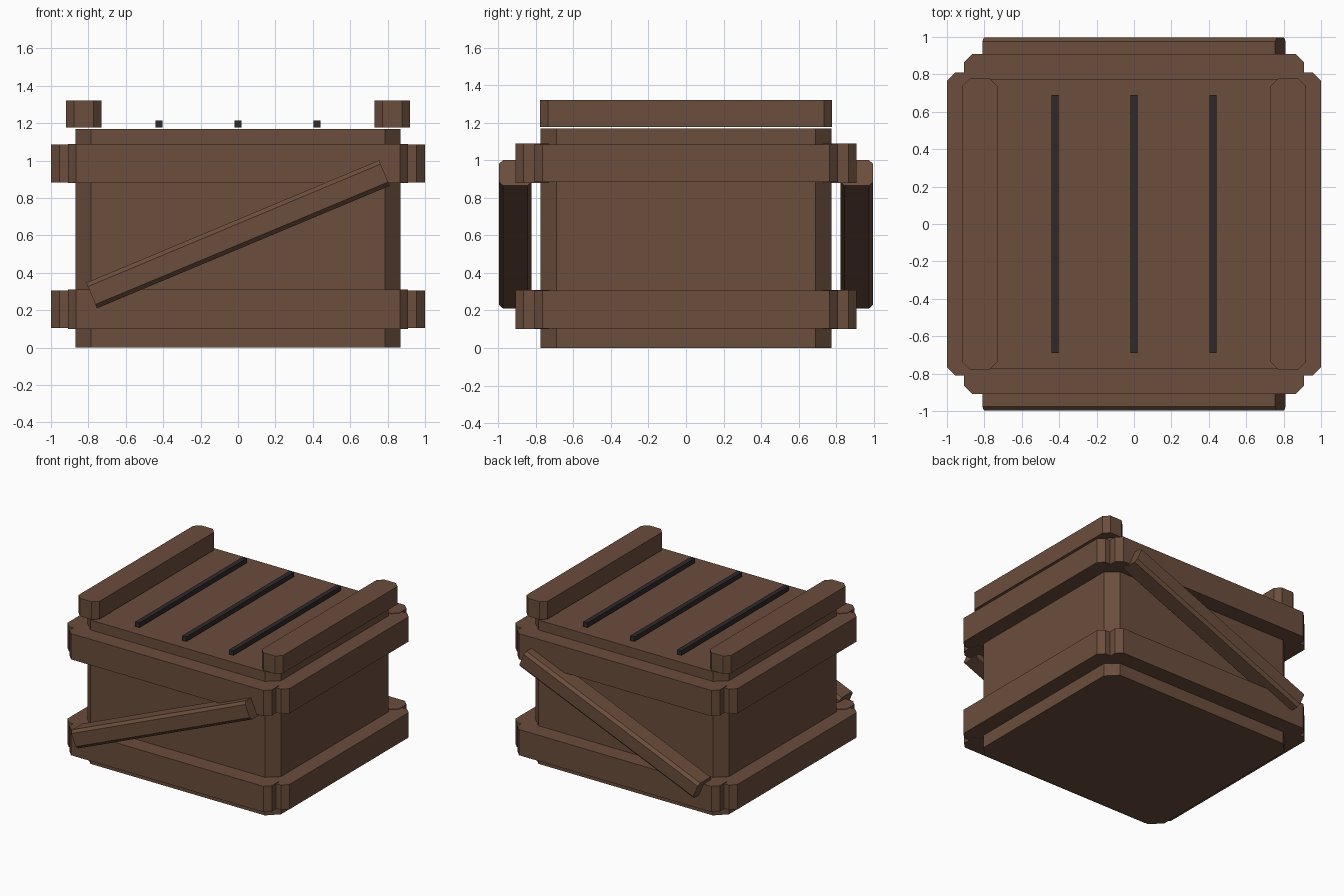
import bpy
import math
from mathutils import Matrix

cube = bpy.data.objects.get("Cube")
if cube:
    bpy.data.objects.remove(cube, do_unlink=True)


def material(name, color):
    mat = bpy.data.materials.new(name)
    mat.use_nodes = True
    mat.diffuse_color = (*color, 1)
    mat.node_tree.nodes["Principled BSDF"].inputs["Base Color"].default_value = (*color, 1)
    return mat


wood = material("brown wood", (0.147, 0.075, 0.045))
iron = material("dark iron", (0.028, 0.022, 0.024))


def beam(name, center, size, chamfer, mat=wood, turn=None):
    """Box whose four local z edges are cut at 45 degrees."""
    x, y, z = (s / 2 for s in size)
    c = chamfer
    if c:
        ring = []
        for sx, sy in ((1, 1), (-1, 1), (-1, -1), (1, -1)):
            pair = [(sx * x, sy * (y - c)), (sx * (x - c), sy * y)]
            ring += pair if sx == sy else pair[::-1]
    else:
        ring = [(x, y), (-x, y), (-x, -y), (x, -y)]
    n = len(ring)
    verts = [(px, py, h) for h in (-z, z) for px, py in ring]
    faces = [tuple(reversed(range(n))), tuple(range(n, 2 * n))]
    faces += [(i, (i + 1) % n, n + (i + 1) % n, n + i) for i in range(n)]
    mesh = bpy.data.meshes.new(name)
    mesh.from_pydata(verts, [], faces)
    if turn:
        mesh.transform(turn)
    mesh.materials.append(mat)
    obj = bpy.data.objects.new(name, mesh)
    obj.location = center
    bpy.context.collection.objects.link(obj)
    return obj


# Main box
beam("crate_body", (0, 0, 0.585), (1.74, 1.55, 1.17), 0.085)

# Rails around the box, at two heights
for level, z in (("lower", 0.205), ("upper", 0.985)):
    for side, s in (("front", -1), ("back", 1)):
        beam(f"{level}_{side}_rail", (0, s * 0.82, z), (1.82, 0.18, 0.21), 0.045)
    for side, s in (("right", -1), ("left", 1)):
        beam(f"{level}_{side}_rail", (s * 0.91, 0, z), (0.18, 1.62, 0.202), 0.045)

# Diagonal braces, both rising towards the left
tilt = Matrix.Rotation(math.radians(90 - 22.7), 4, "Y")
for side, s in (("front", -1), ("back", 1)):
    beam(f"{side}_brace", (0, s * 0.91, 0.606), (0.148, 0.174, 1.697), 0.022, turn=tilt)

# Raised bars on the lid
for side, s in (("right", -1), ("left", 1)):
    beam(f"{side}_lid_bar", (s * 0.825, 0, 1.25), (0.19, 1.555, 0.145), 0.042)

# Thin iron strips on the lid
for side, x in (("right", -0.423), ("middle", 0), ("left", 0.423)):
    beam(f"{side}_lid_strip", (x, 0, 1.196), (0.038, 1.38, 0.038), 0, iron)
